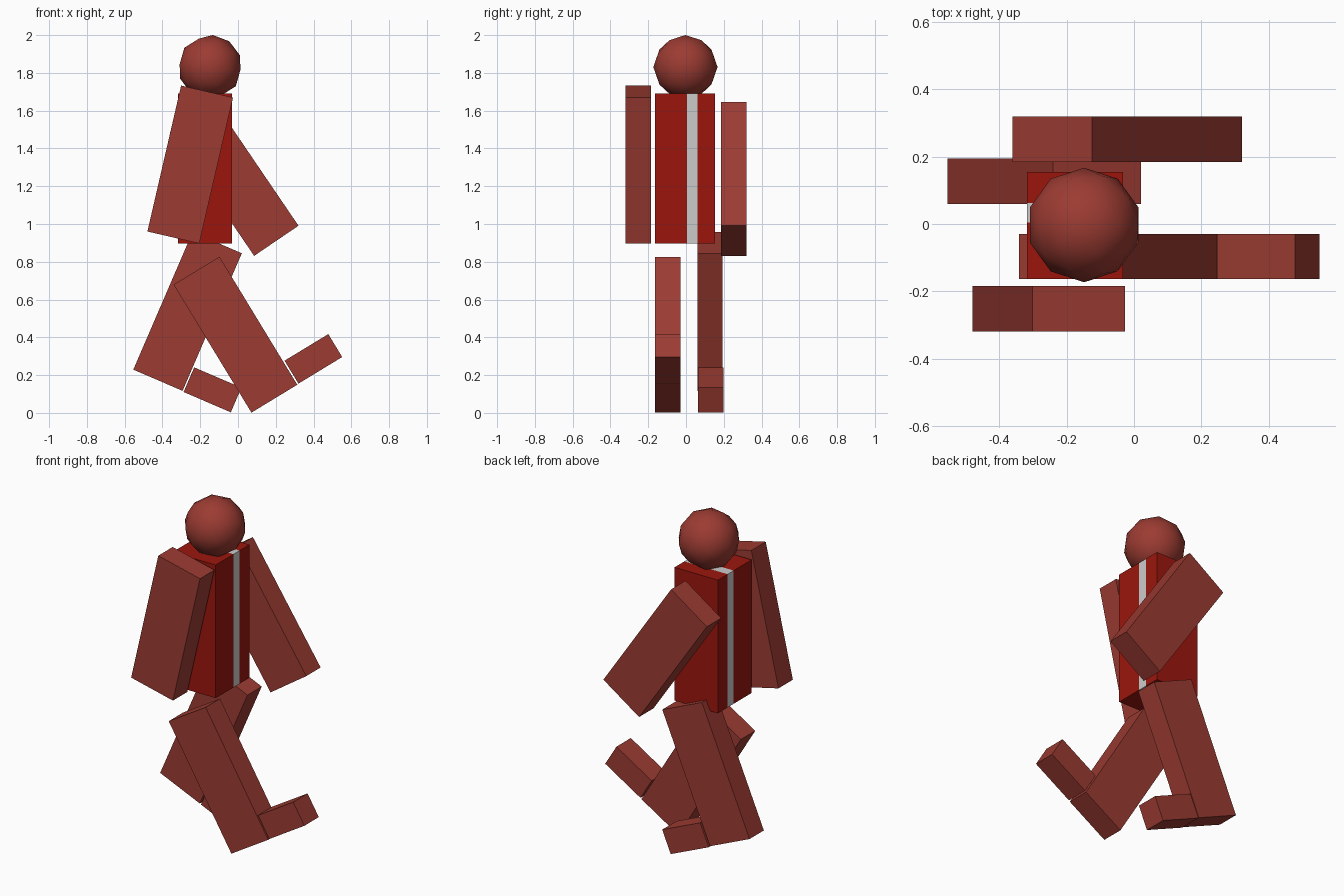
import bpy
from math import radians

if "Cube" in bpy.data.objects:
    bpy.data.objects.remove(bpy.data.objects["Cube"])


def material(name, rgb):
    m = bpy.data.materials.new(name)
    m.diffuse_color = (*rgb, 1)
    m.use_nodes = True
    m.node_tree.nodes["Principled BSDF"].inputs["Base Color"].default_value = m.diffuse_color
    return m


SKIN = material("dull_red", (0.33, 0.044, 0.032))
COAT = material("deep_red", (0.33, 0.008, 0.004))


def box(name, x, z, width, height, y0, y1, tilt=0, mat=SKIN):
    """Box centred at x, z, spanning y0..y1, tilted about the y axis."""
    bpy.ops.mesh.primitive_cube_add(size=1, location=(x, (y0 + y1) / 2, z),
                                    rotation=(0, radians(tilt), 0))
    ob = bpy.context.object
    ob.name = name
    ob.scale = (width, y1 - y0, height)
    if mat:
        ob.data.materials.append(mat)
    return ob


# Torso in three slabs, the middle one a grey stripe
for name, y0, y1, mat in (("torso_right", -0.163, 0.005, COAT),
                          ("torso_stripe", 0.005, 0.062, None),
                          ("torso_left", 0.062, 0.154, COAT)):
    box(name, -0.175, 1.294, 0.285, 0.792, y0, y1, mat=mat)

# Arms
box("right_arm", -0.253, 1.315, 0.282, 0.793, -0.319, -0.184, 13)
box("left_arm", -0.020, 1.239, 0.284, 0.793, 0.184, 0.319, -34.2)

# Legs and feet
box("right_leg", -0.0135, 0.414, 0.284, 0.793, -0.164, -0.029, -31.3)
box("right_foot", 0.399, 0.286, 0.271, 0.142, -0.164, -0.029, -31.3)
box("left_leg", -0.267, 0.537, 0.284, 0.793, 0.060, 0.194, 23.3)
box("left_foot", -0.135, 0.122, 0.272, 0.142, 0.063, 0.198, 23.3)

# Head
bpy.ops.mesh.primitive_ico_sphere_add(subdivisions=2, radius=0.17,
                                      location=(-0.148, -0.003, 1.831),
                                      rotation=(0, radians(5), 0))
head = bpy.context.object
head.name = "head"
head.data.materials.append(SKIN)
bpy.ops.object.shade_smooth()
